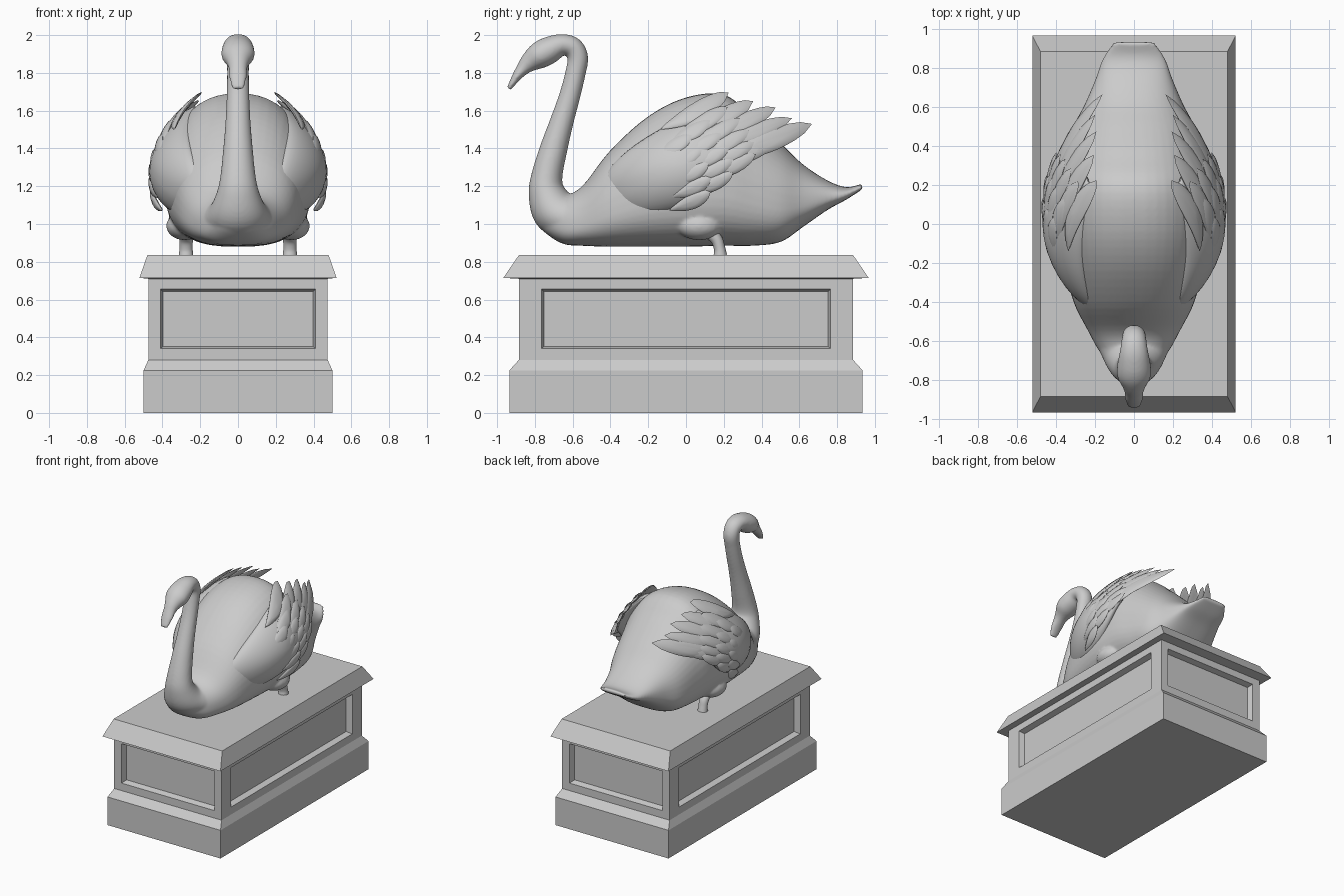
import bpy, bmesh, math
from mathutils import Vector

if "Cube" in bpy.data.objects:
    bpy.data.objects.remove(bpy.data.objects["Cube"])


def spline(pts, n, closed=False):
    """Catmull-Rom through tuples of any length."""
    m, out = len(pts), []
    get = (lambda i: pts[i % m]) if closed else (lambda i: pts[min(max(i, 0), m - 1)])
    for i in range(m if closed else m - 1):
        for k in range(n):
            t = k / n
            out.append(tuple(
                0.5 * (2 * b + (c - a) * t + (2 * a - 5 * b + 4 * c - d) * t * t
                       + (3 * b - a - 3 * c + d) * t ** 3)
                for a, b, c, d in zip(get(i - 1), get(i), get(i + 1), get(i + 2))))
    return out if closed else out + [tuple(pts[-1])]


def loft(bm, rings):
    """Skin closed rings of equal length and cap both ends."""
    vs = [[bm.verts.new(p) for p in r] for r in rings]
    n = len(vs[0])
    for a, b in zip(vs, vs[1:]):
        for i in range(n):
            bm.faces.new((a[i], a[(i + 1) % n], b[(i + 1) % n], b[i]))
    bm.faces.new(vs[0][::-1])
    bm.faces.new(vs[-1])


def tube(bm, rows, n=24, cx=0.0):
    """Elliptical tube in the yz plane; rows are (y, z, in-plane radius, x radius)."""
    rings = []
    for i, (y, z, rp, rx) in enumerate(rows):
        a, b = rows[max(i - 1, 0)], rows[min(i + 1, len(rows) - 1)]
        t = Vector((b[0] - a[0], b[1] - a[1])).normalized()
        rings.append([(cx + rx * math.cos(q), y - t.y * rp * math.sin(q), z + t.x * rp * math.sin(q))
                      for q in (2 * math.pi * k / n for k in range(n))])
    loft(bm, rings)


def finish(bm, name, smooth=None, mirror=False):
    bmesh.ops.recalc_face_normals(bm, faces=bm.faces[:])
    me = bpy.data.meshes.new(name)
    bm.to_mesh(me)
    bm.free()
    ob = bpy.data.objects.new(name, me)
    bpy.context.collection.objects.link(ob)
    if smooth:
        bpy.context.view_layer.objects.active = ob
        ob.select_set(True)
        bpy.ops.object.shade_smooth_by_angle(angle=math.radians(smooth))
        ob.select_set(False)
    if mirror:
        ob.modifiers.new("mirror", 'MIRROR')
    return ob


# Pedestal: stepped profile with a recessed panel on each side
bm = bmesh.new()
loft(bm, [[(sx * x, sy * y, z) for sx, sy in ((-1, -1), (1, -1), (1, 1), (-1, 1))]
          for x, y, z in ((.5, .935, 0), (.5, .935, .225), (.475, .885, .28),
                          (.475, .885, .71), (.522, .967, .715), (.48, .885, .835))])
bmesh.ops.recalc_face_normals(bm, faces=bm.faces[:])
for f in [f for f in bm.faces if abs(f.calc_center_median().z - .495) < .01]:
    bmesh.ops.inset_individual(bm, faces=[f], thickness=.04)
    side = abs(f.normal.x) > .5
    for v in f.verts:
        if side:
            v.co.y = math.copysign(.765, v.co.y)
        else:
            v.co.x = math.copysign(.41, v.co.x)
        v.co.z = .34 if v.co.z < .5 else .655
    bmesh.ops.inset_individual(bm, faces=[f], thickness=.018, depth=-.045)
finish(bm, "pedestal")

# Swan body: sections along y as (y, bottom, top, half width)
bm = bmesh.new()
sections = [(-.80, 1.02, 1.14, .05), (-.74, .95, 1.15, .11), (-.65, .895, 1.15, .18),
            (-.55, .885, 1.20, .235), (-.40, .88, 1.39, .31), (-.2, .88, 1.57, .36),
            (0, .88, 1.67, .385), (.2, .885, 1.685, .38), (.35, .885, 1.57, .35),
            (.5, .905, 1.43, .31), (.62, .985, 1.315, .25), (.75, 1.075, 1.23, .195),
            (.85, 1.13, 1.195, .16), (.935, 1.185, 1.215, .105)]
rings = []
for y, lo, hi, w in spline(sections, 5):
    mid, ring = lo + .4 * (hi - lo), []
    for k in range(48):
        c, s = math.cos(k * math.pi / 24), math.sin(k * math.pi / 24)
        e = 2 / 2.25 if s > 0 else 2 / 2.7
        h = hi - mid if s > 0 else mid - lo
        ring.append((math.copysign(w * abs(c) ** e, c), y, mid + math.copysign(h * abs(s) ** e, s)))
    rings.append(ring)
loft(bm, rings)

# Neck, head and beak in one tapering sweep
neck = [(-.60, 1.02, .12, .20), (-.69, 1.07, .125, .155), (-.735, 1.16, .10, .115),
        (-.737, 1.25, .083, .094), (-.70, 1.40, .073, .078), (-.655, 1.55, .062, .066),
        (-.615, 1.68, .056, .06), (-.585, 1.80, .054, .058), (-.573, 1.88, .055, .06),
        (-.60, 1.935, .055, .064), (-.66, 1.948, .058, .074), (-.725, 1.92, .072, .086),
        (-.78, 1.89, .07, .086), (-.83, 1.855, .052, .06), (-.865, 1.82, .036, .048),
        (-.90, 1.775, .024, .046), (-.938, 1.715, .012, .032)]
tube(bm, spline(neck, 6), 32)

# Thigh bulges
for sx in (-1, 1):
    th = bmesh.ops.create_uvsphere(bm, u_segments=24, v_segments=16, radius=1)["verts"]
    for v in th:
        v.co = (sx * .285 + v.co.x * .095, .07 + v.co.y * .12, .99 + v.co.z * .075)
swan = finish(bm, "swan_body", 180)

# Fuse the parts into one smooth sculpted skin
rm = swan.modifiers.new("fuse", 'REMESH')
rm.mode, rm.voxel_size, rm.use_smooth_shade = 'VOXEL', .009, True
sm = swan.modifiers.new("soften", 'SMOOTH')
sm.factor, sm.iterations = .5, 8

# Legs
bm = bmesh.new()
tube(bm, spline([(.05, 1.0, .04, .04), (.11, .965, .036, .038), (.16, .92, .032, .036),
                 (.178, .87, .03, .035), (.182, .835, .036, .038)], 5), 20, cx=.275)
finish(bm, "leg", 50, mirror=True)


def wing_x(y, z):
    """Curved outer surface that the wing and its feathers follow."""
    return .475 - (.7 if y < .05 else .5) * (y - .05) ** 2 - (1.2 if z > 1.25 else .9) * (z - 1.25) ** 2


def pod(bm, outline, thick, offset, steps=6):
    """Lens-shaped solid over a (y, z) outline, bent to the wing surface."""
    cy = sum(p[0] for p in outline) / len(outline)
    cz = sum(p[1] for p in outline) / len(outline)
    rings = []
    for k in range(2 * steps + 1):
        q = math.pi * (.02 + .96 * k / (2 * steps))
        s, c = math.sin(q), math.cos(q)
        ring = []
        for py, pz in outline:
            y, z = cy + (py - cy) * s, cz + (pz - cz) * s
            d = thick(y)
            ring.append((wing_x(y, z) + offset(y) - d * (1 - c), y, z))
        rings.append(ring)
    loft(bm, rings)


def feather(bm, y0, z0, y1, z1, w, lift0, lift1, d=.014):
    """Pointed leaf from base to tip with a gentle upward bow."""
    a, b = Vector((y0, z0)), Vector((y1, z1))
    n = Vector((z0 - z1, y1 - y0)).normalized()
    up, low = [], []
    for k in range(1, 12):
        t = k / 12
        p = a.lerp(b, t) - n * .1 * w * math.sin(math.pi * t)
        h = w * .5 * math.sin(math.pi * t ** 1.35) ** .6
        up.append(tuple(p + n * h))
        low.append(tuple(p - n * h))
    pod(bm, [(y0, z0)] + low + [(y1, z1)] + up[::-1], lambda y: d,
        lambda y: lift0 + (lift1 - lift0) * (y - y0) / (y1 - y0), 3)


# Wing: rounded shoulder lobe
bm = bmesh.new()
lobe = [(-.455, 1.19), (-.42, 1.09), (-.33, 1.05), (-.2, 1.045), (0, 1.09), (.15, 1.18),
        (.27, 1.3), (.38, 1.42), (.34, 1.53), (.2, 1.62), (.05, 1.59), (-.12, 1.51),
        (-.28, 1.41), (-.40, 1.30)]
pod(bm, spline(lobe, 4, True), lambda y: min(.1, max(.02, .1 - .16 * y)), lambda y: 0, 9)

# Long flight feathers
for y0, z0, y1, z1, w in ((.0, 1.28, .49, 1.44, .10), (.05, 1.32, .667, 1.53, .12),
                          (.02, 1.38, .56, 1.56, .10), (0, 1.42, .475, 1.617, .10),
                          (-.05, 1.46, .355, 1.65, .10), (-.14, 1.50, .225, 1.695, .10)):
    feather(bm, y0, z0, y1, z1, w, -.02, -.012, .018)

# Overlapping covert rows: (first tip, last tip, count, length, width, lift)
for (ya, za), (yb, zb), count, length, w, lift in (
        ((.22, 1.62), (.37, 1.37), 5, .34, .085, .004),
        ((.13, 1.55), (.25, 1.27), 5, .28, .08, .008),
        ((.03, 1.47), (.13, 1.17), 5, .24, .08, .010)):
    for i in range(count):
        t = i / (count - 1)
        y, z = ya + (yb - ya) * t + .04 * math.sin(math.pi * t), za + (zb - za) * t
        ang = .52 - .1 * t
        feather(bm, y - length * math.cos(ang), z - length * math.sin(ang), y, z, w, -.02, lift)
finish(bm, "wing", 50, mirror=True)
